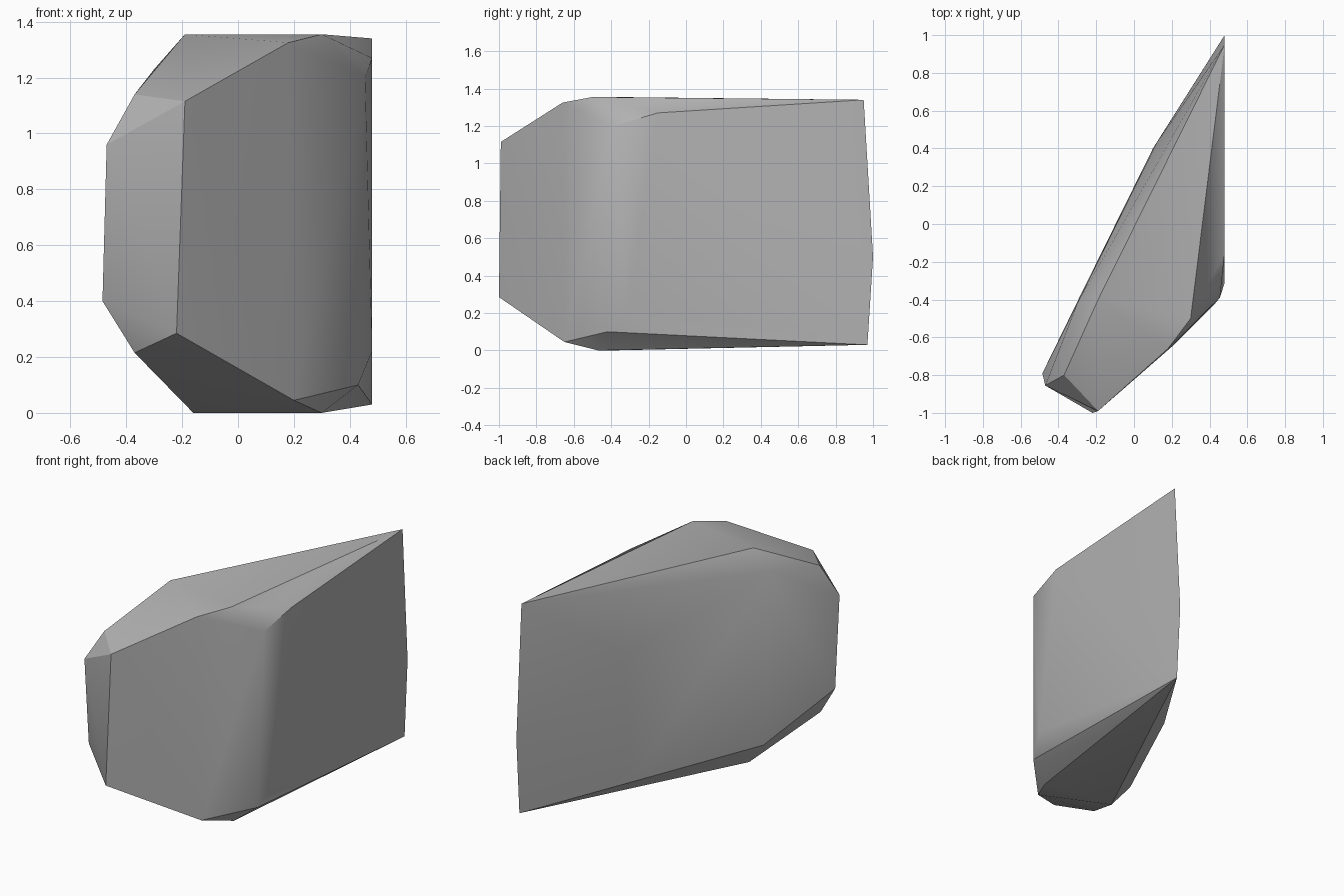
import bpy
import bmesh
import math

# Remove the default cube only
default_cube = bpy.data.objects.get("Cube")
if default_cube:
    bpy.data.objects.remove(default_cube, do_unlink=True)


def make_material(name, colour):
    material = bpy.data.materials.new(name)
    material.use_nodes = True
    material.diffuse_color = colour
    shader = material.node_tree.nodes["Principled BSDF"]
    shader.inputs["Base Color"].default_value = colour
    shader.inputs["Roughness"].default_value = 0.9
    return material


def make_hull(name, corner_groups, material):
    """Wrap a closed convex skin around the given corner points."""
    mesh = bpy.data.meshes.new(name)
    bm = bmesh.new()
    for group in corner_groups:
        for corner in group:
            bm.verts.new(corner)
    result = bmesh.ops.convex_hull(bm, input=bm.verts, use_existing_faces=False)
    spare = [v for v in bm.verts if not v.link_faces]
    bmesh.ops.delete(bm, geom=spare, context="VERTS")
    bmesh.ops.recalc_face_normals(bm, faces=bm.faces)
    bm.to_mesh(mesh)
    bm.free()
    mesh.materials.append(material)
    rock = bpy.data.objects.new(name, mesh)
    bpy.context.collection.objects.link(rock)
    return rock


# Tall rear edge
rear_edge = [(.48, .95, 1.34), (.48, 1, .5), (.48, .97, .03)]
# Chipped front nose
nose = [(-.19, -.99, 1.115), (-.22, -1, .285), (-.47, -.855, .96),
        (-.485, -.79, .4), (-.37, -.8, 1.14), (-.37, -.81, .215)]
# Flat top and its worn corner
crown = [(-.19, -.4, 1.355), (.3, -.5, 1.355), (.18, -.66, 1.325),
         (.455, -.39, 1.2), (.48, -.15, 1.27)]
# Underside and its worn corner
base = [(-.16, -.4, 0), (.3, -.47, 0), (.2, -.65, .045),
        (.43, -.42, .1), (.48, -.31, .22)]
# Slight bulge of the long back face
back = [(.12, .43, .93), (.1, .4, .11), (-.28, -.37, .15), (-.3, -.42, 1.23)]

stone = make_material("grey stone", (.45, .45, .45, 1))
rock = make_hull("rock", [rear_edge, nose, crown, base, back], stone)

# Soft shading on shallow creases, crisp chipped edges
bpy.ops.object.select_all(action="DESELECT")
rock.select_set(True)
bpy.context.view_layer.objects.active = rock
bpy.ops.object.shade_smooth_by_angle(angle=math.radians(30))
